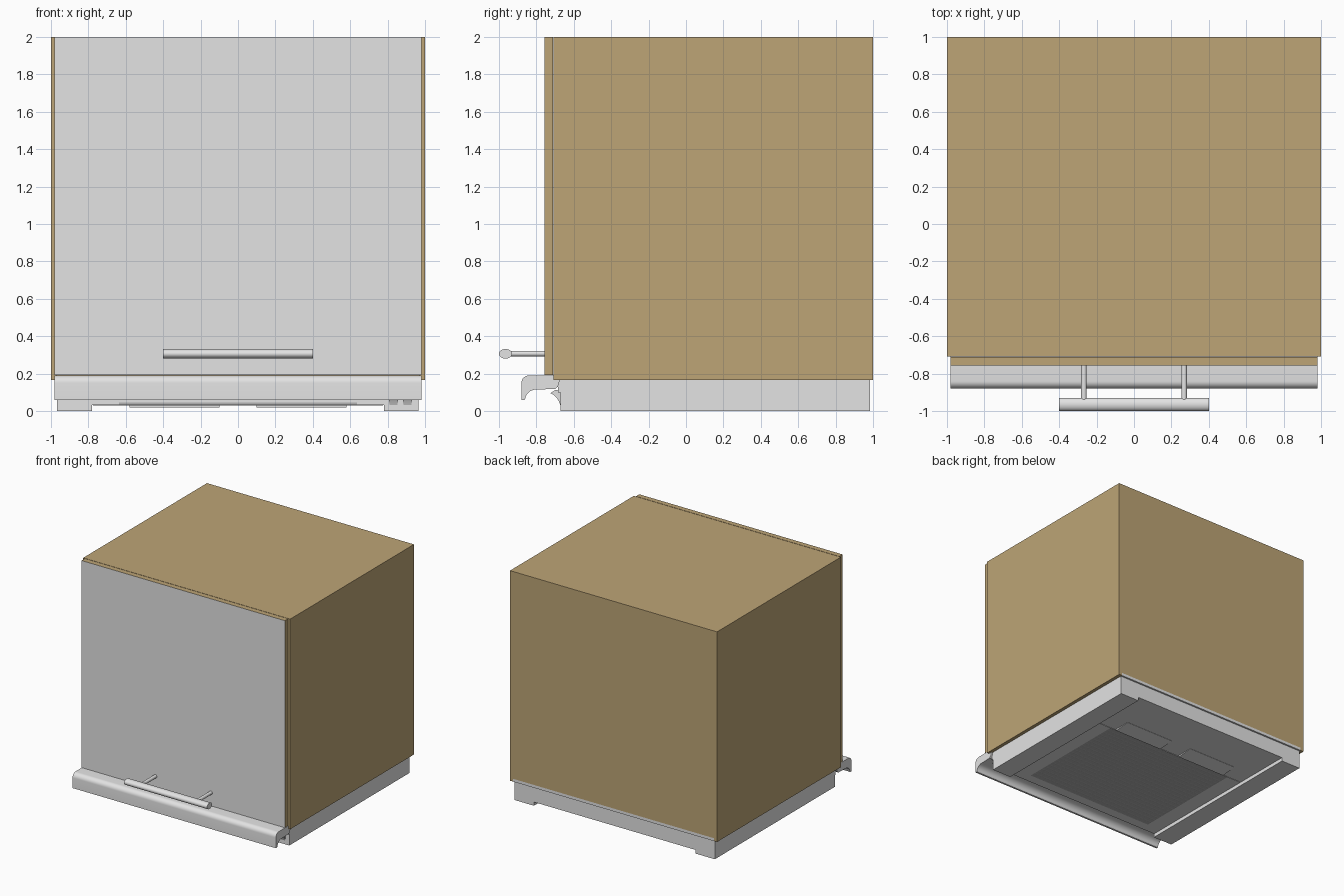
import bpy, bmesh, math
from mathutils import Matrix

if "Cube" in bpy.data.objects:
    bpy.data.objects.remove(bpy.data.objects["Cube"])


def material(name, rgb):
    m = bpy.data.materials.new(name)
    m.diffuse_color = (*rgb, 1)
    m.use_nodes = True
    m.node_tree.nodes["Principled BSDF"].inputs["Base Color"].default_value = m.diffuse_color
    return m


WOOD = material("wood", (0.51, 0.375, 0.182))
STEEL = material("light_steel", (0.77, 0.77, 0.77))
MESH = material("filter_grey", (0.45, 0.45, 0.45))


def finish(name, bm, mats, smooth=False):
    me = bpy.data.meshes.new(name)
    bm.to_mesh(me)
    bm.free()
    for m in mats:
        me.materials.append(m)
    ob = bpy.data.objects.new(name, me)
    bpy.context.collection.objects.link(ob)
    if smooth:
        bpy.ops.object.select_all(action='DESELECT')
        ob.select_set(True)
        bpy.context.view_layer.objects.active = ob
        bpy.ops.object.shade_smooth_by_angle(angle=math.radians(35))
    return ob


def box(name, x, y, z, mat):
    """Box from (min, max) ranges."""
    bm = bmesh.new()
    bmesh.ops.create_cube(bm, size=1)
    for v in bm.verts:
        v.co = [r[0] if c < 0 else r[1] for r, c in zip((x, y, z), v.co)]
    return finish(name, bm, [mat])


def extrude_x(name, profile, x0, x1, mat):
    """Closed (y, z) profile swept along x."""
    bm = bmesh.new()
    face = bm.faces.new([bm.verts.new((x0, y, z)) for y, z in profile])
    out = bmesh.ops.extrude_face_region(bm, geom=[face])["geom"]
    for v in out:
        if isinstance(v, bmesh.types.BMVert):
            v.co.x = x1
    bmesh.ops.recalc_face_normals(bm, faces=bm.faces)
    return finish(name, bm, [mat], True)


def arc(cy, cz, ry, rz, a0, a1, n):
    angles = [math.radians(a0 + (a1 - a0) * i / n) for i in range(n + 1)]
    return [(cy + ry * math.cos(a), cz + rz * math.sin(a)) for a in angles]


# Cabinet shell
for side, s in (("left", -1), ("right", 1)):
    box(f"cabinet_{side}_side", sorted((s * 0.97, s)), (-0.708, 1), (0.165, 2), WOOD)
box("cabinet_top", (-0.97, 0.97), (-0.708, 1), (1.965, 2), WOOD)
box("cabinet_back", (-0.97, 0.97), (0.97, 1), (0.19, 1.965), WOOD)
box("cabinet_floor", (-0.97, 0.97), (-0.70, 0.97), (0.195, 0.225), WOOD)
box("rear_rail", (-0.97, 0.97), (0.97, 1), (0.165, 0.19), STEEL)

# Door: wooden core with a grey front face
door = box("door", (-0.982, 0.982), (-0.757, -0.712), (0.192, 2), WOOD)
door.data.materials.append(STEEL)
for p in door.data.polygons:
    p.material_index = 1 if p.normal.y < -0.5 else 0

# Door handle: oval bar on two posts
extrude_x("handle_bar", arc(-0.965, 0.306, 0.035, 0.026, 0, 345, 23), -0.4, 0.4, STEEL)
for side, s in (("left", -1), ("right", 1)):
    bm = bmesh.new()
    bmesh.ops.create_cone(bm, cap_ends=True, segments=20, radius1=0.015, radius2=0.015,
                          depth=0.19, matrix=Matrix.Translation((s * 0.268, -0.85, 0.307))
                          @ Matrix.Rotation(math.pi / 2, 4, 'X'))
    finish(f"handle_{side}_post", bm, [STEEL], True)

# Hood body with deeper side strips
box("hood_body", (-0.78, 0.78), (-0.67, 0.985), (0.032, 0.19), STEEL)
box("hood_left_strip", (-0.968, -0.78), (-0.672, 0.985), (0, 0.19), STEEL)
box("hood_right_strip", (0.78, 0.966), (-0.672, 0.985), (0, 0.19), STEEL)

# Visor: rounded front, hollow curved underside
visor = [(-0.676, 0.19)] + arc(-0.84, 0.15, 0.04, 0.04, 90, 180, 8)
visor += [(-0.88, 0.06), (-0.864, 0.06)]
visor += arc(-0.80, 0.06, 0.06, 0.055, 175, 90, 8) + [(-0.70, 0.118), (-0.685, 0.13), (-0.676, 0.16)]
extrude_x("visor", visor, -0.982, 0.982, STEEL)
box("visor_mount", (-0.966, 0.966), (-0.685, -0.67), (0.1, 0.165), STEEL)

# Curved control knobs behind the visor at the right
knob = [(-0.67, 0.11), (-0.70, 0.112), (-0.725, 0.095), (-0.71, 0.088),
        (-0.692, 0.072), (-0.68, 0.052), (-0.67, 0.028)]
for i, x in enumerate((0.831, 0.906)):
    ob = extrude_x(f"control_knob_{i + 1}", knob, x - 0.025, x + 0.025, STEEL)
    for v in ob.data.vertices:
        if v.co.z < 0.04:
            v.co.x = x + (v.co.x - x) * 0.8

# Filter frame seam and perforated filter under the hood
box("filter_frame", (-0.775, 0.775), (-0.64, 0.45), (0.029, 0.034), STEEL)
box("filter_front_edge", (-0.635, 0.635), (-0.674, -0.66), (0.036, 0.046), MESH)
bm = bmesh.new()
bmesh.ops.create_grid(bm, x_segments=28, y_segments=22, size=0.5)
for v in bm.verts:
    v.co = (v.co.x * 1.27, v.co.y * 1.03 - 0.065, 0.027)
bmesh.ops.reverse_faces(bm, faces=bm.faces)
bmesh.ops.inset_individual(bm, faces=bm.faces[:], thickness=0.012, depth=-0.001)
finish("filter_mesh", bm, [MESH])

# Two slanted lamp covers behind the filter
for side, s in (("left", -1), ("right", 1)):
    lamp = box(f"{side}_lamp_cover", sorted((s * 0.1, s * 0.58)), (0.46, 0.61), (0.018, 0.04), STEEL)
    for v in lamp.data.vertices:
        if v.co.y > 0.6 and v.co.z < 0.03:
            v.co.z = 0.03
